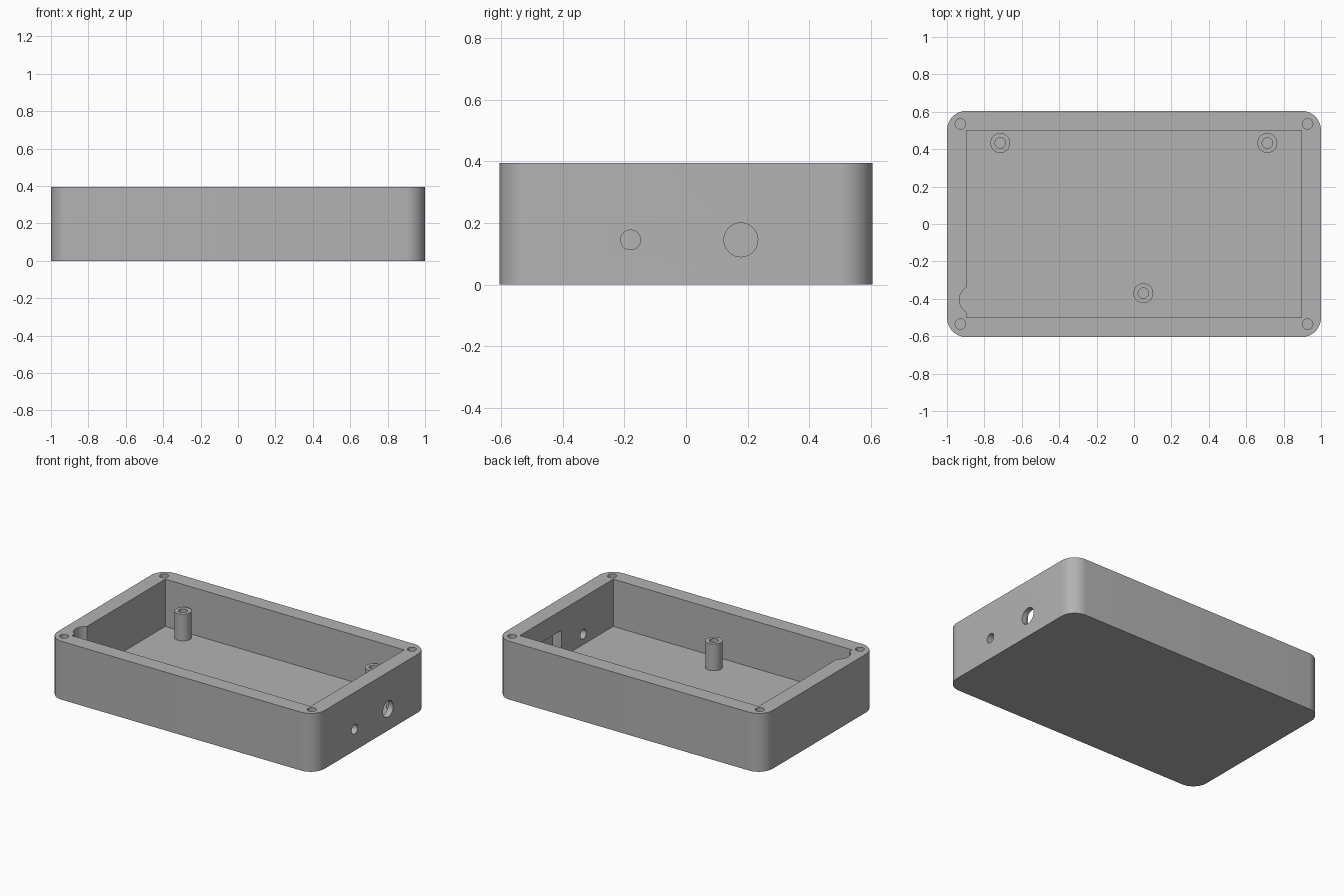
import bpy
import math
from mathutils import Matrix

if "Cube" in bpy.data.objects:
    bpy.data.objects.remove(bpy.data.objects["Cube"], do_unlink=True)

HEIGHT, FLOOR = 0.395, 0.075
HALF_X, HALF_Y = 1.0, 0.605
CORNER = 0.105

grey = bpy.data.materials.new("plain grey")
grey.use_nodes = True
colour = (0.45, 0.45, 0.45, 1)
grey.diffuse_color = colour
grey.node_tree.nodes["Principled BSDF"].inputs["Base Color"].default_value = colour


def block(name, low, high):
    """Box between two opposite corners."""
    bpy.ops.mesh.primitive_cube_add(size=1)
    ob = bpy.context.object
    ob.name = name
    size = [h - l for l, h in zip(low, high)]
    mid = [(h + l) / 2 for l, h in zip(low, high)]
    ob.data.transform(Matrix.Translation(mid) @ Matrix.Diagonal((*size, 1)))
    return ob


def rod(name, radius, start, length, axis="Z"):
    """Cylinder growing from its start point along an axis."""
    bpy.ops.mesh.primitive_cylinder_add(vertices=48, radius=radius, depth=length)
    ob = bpy.context.object
    ob.name = name
    turn = Matrix.Rotation(math.pi / 2, 4, "Y") if axis == "X" else Matrix()
    lift = Matrix.Translation((0, 0, length / 2))
    ob.data.transform(Matrix.Translation(start) @ turn @ lift)
    return ob


def apply(ob, mod):
    bpy.context.view_layer.objects.active = ob
    bpy.ops.object.modifier_apply(modifier=mod.name)


def cut(ob, cutter):
    """Subtract the cutter, then discard it."""
    mod = ob.modifiers.new("cut", "BOOLEAN")
    mod.operation, mod.solver, mod.object = "DIFFERENCE", "EXACT", cutter
    apply(ob, mod)
    bpy.data.objects.remove(cutter, do_unlink=True)


def finish(ob):
    ob.data.materials.clear()
    ob.data.materials.append(grey)
    bpy.ops.object.select_all(action="DESELECT")
    ob.select_set(True)
    bpy.context.view_layer.objects.active = ob
    bpy.ops.object.shade_smooth_by_angle(angle=math.radians(30))


# Enclosure body with rounded vertical corners
body = block("enclosure", (-HALF_X, -HALF_Y, 0), (HALF_X, HALF_Y, HEIGHT))
weights = body.data.attributes.new("bevel_weight_edge", "FLOAT", "EDGE")
for edge in body.data.edges:
    a, b = (body.data.vertices[i].co for i in edge.vertices)
    weights.data[edge.index].value = 1.0 if abs(a.z - b.z) > 0.1 else 0.0
bevel = body.modifiers.new("round corners", "BEVEL")
bevel.limit_method, bevel.width, bevel.segments = "WEIGHT", CORNER, 14
apply(body, bevel)

# Main cavity and the rounded relief in the left-hand end wall
cut(body, block("cavity", (-0.895, -0.5, FLOOR), (0.895, 0.5, 0.6)))
cut(body, rod("relief", 0.078, (-0.855, -0.405, FLOOR), 0.5))

# Socket pocket inside the end wall, then the two openings through it
cut(body, block("pocket", (0.85, 0.055, FLOOR), (0.962, 0.305, 0.26)))
cut(body, rod("large_opening", 0.055, (0.85, 0.178, 0.145), 0.3, "X"))
cut(body, rod("small_opening", 0.032, (0.85, -0.18, 0.145), 0.3, "X"))

# Lid screw holes in the rim corners
for sx in (-1, 1):
    for sy in (-1, 1):
        cut(body, rod("screw_hole", 0.028, (sx * 0.928, sy * 0.535, 0.15), 0.4))
finish(body)

# Hollow standoffs rising from the floor
standoffs = {"back_right": (-0.715, 0.433), "back_left": (0.713, 0.433),
             "front": (0.05, -0.37)}
for place, (x, y) in standoffs.items():
    post = rod(place + "_standoff", 0.053, (x, y, FLOOR - 0.01), 0.19)
    cut(post, rod("bore", 0.028, (x, y, FLOOR), 0.4))
    finish(post)
